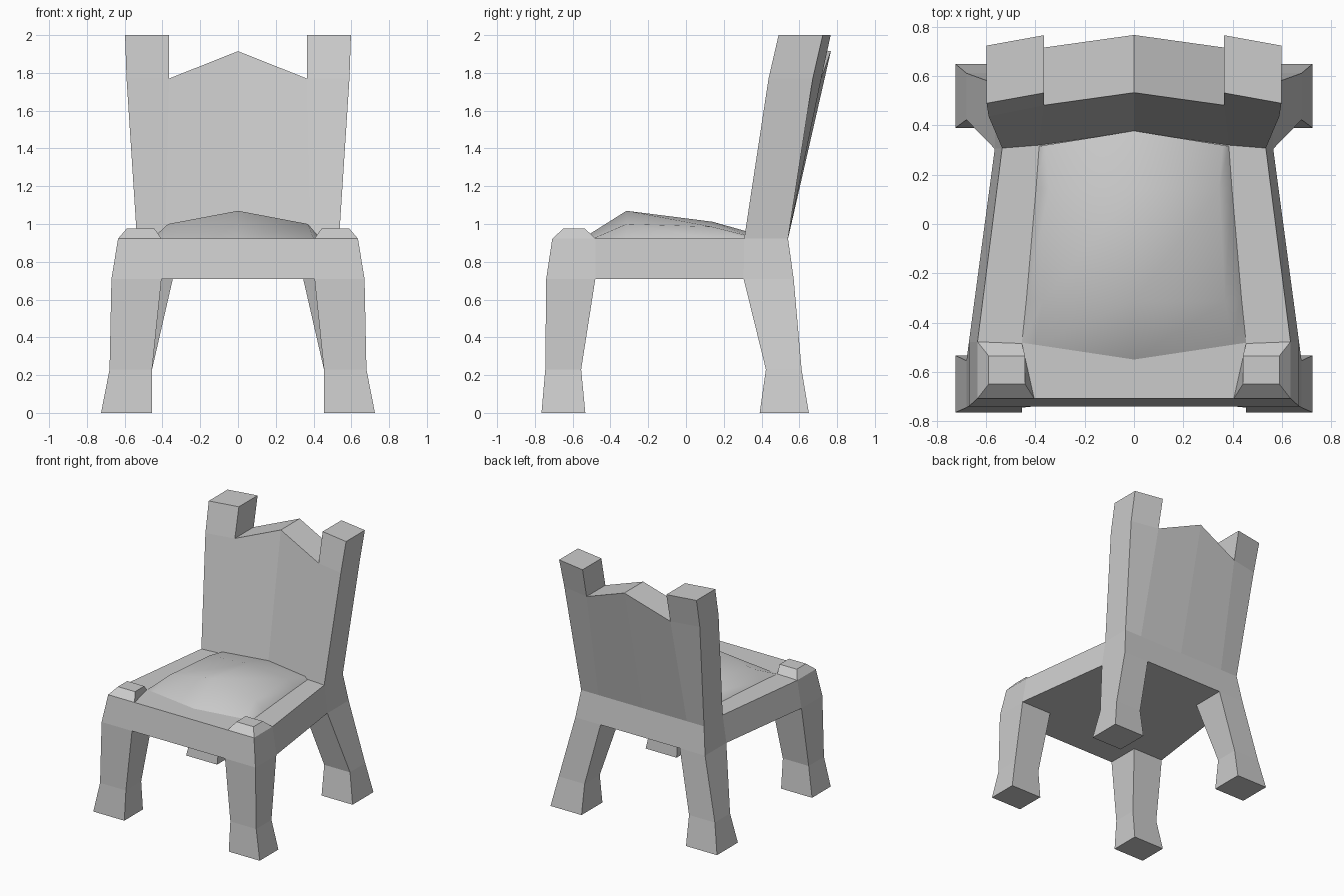
import bpy, bmesh, math

if "Cube" in bpy.data.objects:
    bpy.data.objects.remove(bpy.data.objects["Cube"])


def make_object(name, bm):
    bmesh.ops.recalc_face_normals(bm, faces=bm.faces)
    mesh = bpy.data.meshes.new(name)
    bm.to_mesh(mesh)
    bm.free()
    obj = bpy.data.objects.new(name, mesh)
    bpy.context.collection.objects.link(obj)
    return obj


def loft(name, sections, cap_start=True, cap_end=True):
    """Join matching closed outlines; each section is (z, [(x, y), ...])."""
    bm = bmesh.new()
    rings = [[bm.verts.new((x, y, z)) for x, y in pts] for z, pts in sections]
    n = len(rings[0])
    for a, b in zip(rings, rings[1:]):
        for i in range(n):
            j = (i + 1) % n
            bm.faces.new((a[i], a[j], b[j], b[i]))
    if cap_start:
        bm.faces.new(rings[0])
    if cap_end:
        bm.faces.new(rings[-1])
    return make_object(name, bm)


def rect(x0, x1, y0, y1, s=1):
    return [(s * x0, y0), (s * x1, y0), (s * x1, y1), (s * x0, y1)]


# Seat slab: outline given for the right half, then mirrored
def outline(half):
    return half + [(-x, y) for x, y in reversed(half)]


loft("seat", [
    (0.71, outline([(0.67, -0.74), (0.67, -0.48), (0.565, 0.305), (0.565, 0.57)])),
    (0.922, outline([(0.635, -0.708), (0.635, -0.478), (0.535, 0.308), (0.535, 0.54)])),
])

# Legs with flared feet, and front corner caps
for side, s in (("left", -1), ("right", 1)):
    loft(f"front_leg_{side}", [
        (0, rect(0.455, 0.725, -0.765, -0.533, s)),
        (0.23, rect(0.455, 0.68, -0.745, -0.555, s)),
        (0.71, rect(0.405, 0.67, -0.74, -0.48, s)),
    ], cap_end=False)
    loft(f"back_leg_{side}", [
        (0, rect(0.455, 0.725, 0.39, 0.65, s)),
        (0.23, rect(0.455, 0.68, 0.423, 0.612, s)),
        (0.71, rect(0.345, 0.565, 0.305, 0.57, s)),
    ], cap_end=False)
    loft(f"corner_cap_{side}", [
        (0.922, [(s * 0.405, -0.708), (s * 0.635, -0.708),
                 (s * 0.635, -0.478), (s * 0.455, -0.485)]),
        (0.975, rect(0.442, 0.59, -0.65, -0.535, s)),
    ], cap_start=False)

# Backrest: front panels by column (bottom, middle, top), extruded backwards
columns = {
    0: [(0, 0.375, 0.922), (0, 0.533, 1.915)],
    1: [(0.385, 0.32, 0.922), (0.365, 0.482, 1.77), (0.365, 0.532, 2.0)],
    2: [(0.535, 0.308, 0.922), (0.59, 0.437, 1.77), (0.598, 0.49, 2.0)],
}
bm = bmesh.new()
grid = {}
for c in range(-2, 3):
    for r, (x, y, z) in enumerate(columns[abs(c)]):
        grid[c, r] = bm.verts.new((math.copysign(x, c), y, z))
for c in range(-2, 2):
    for r in range(2):
        keys = [(c, r), (c + 1, r), (c + 1, r + 1), (c, r + 1)]
        if all(k in grid for k in keys):
            bm.faces.new([grid[k] for k in keys])
front = bm.faces[:]
result = bmesh.ops.extrude_face_region(bm, geom=front, use_keep_orig=True)
for v in result["geom"]:
    if isinstance(v, bmesh.types.BMVert):
        v.co.y = 0.54 if v.co.z < 1 else v.co.y + 0.234
make_object("backrest", bm)

# Cushion: soft domed grid, each row lists edge, shoulder and centre points
rows = [
    [(0.455, -0.482, 0.922), (0.40, -0.49, 0.924), (0, -0.55, 0.922)],
    [(0.437, -0.31, 0.922), (0.37, -0.315, 1.0), (0, -0.315, 1.07)],
    [(0.397, 0.15, 0.922), (0.345, 0.14, 0.985), (0, 0.14, 1.012)],
    [(0.385, 0.315, 0.922), (0.36, 0.32, 0.94), (0, 0.378, 0.945)],
]
bm = bmesh.new()
lattice = []
for row in rows:
    pts = [(-x, y, z) for x, y, z in row] + row[1::-1]
    lattice.append([bm.verts.new(p) for p in pts])
for a, b in zip(lattice, lattice[1:]):
    for i in range(4):
        bm.faces.new((a[i], a[i + 1], b[i + 1], b[i]))
for f in bm.faces:
    f.smooth = True
cushion = make_object("cushion", bm)
if cushion.data.polygons[5].normal.z < 0:
    cushion.data.flip_normals()
